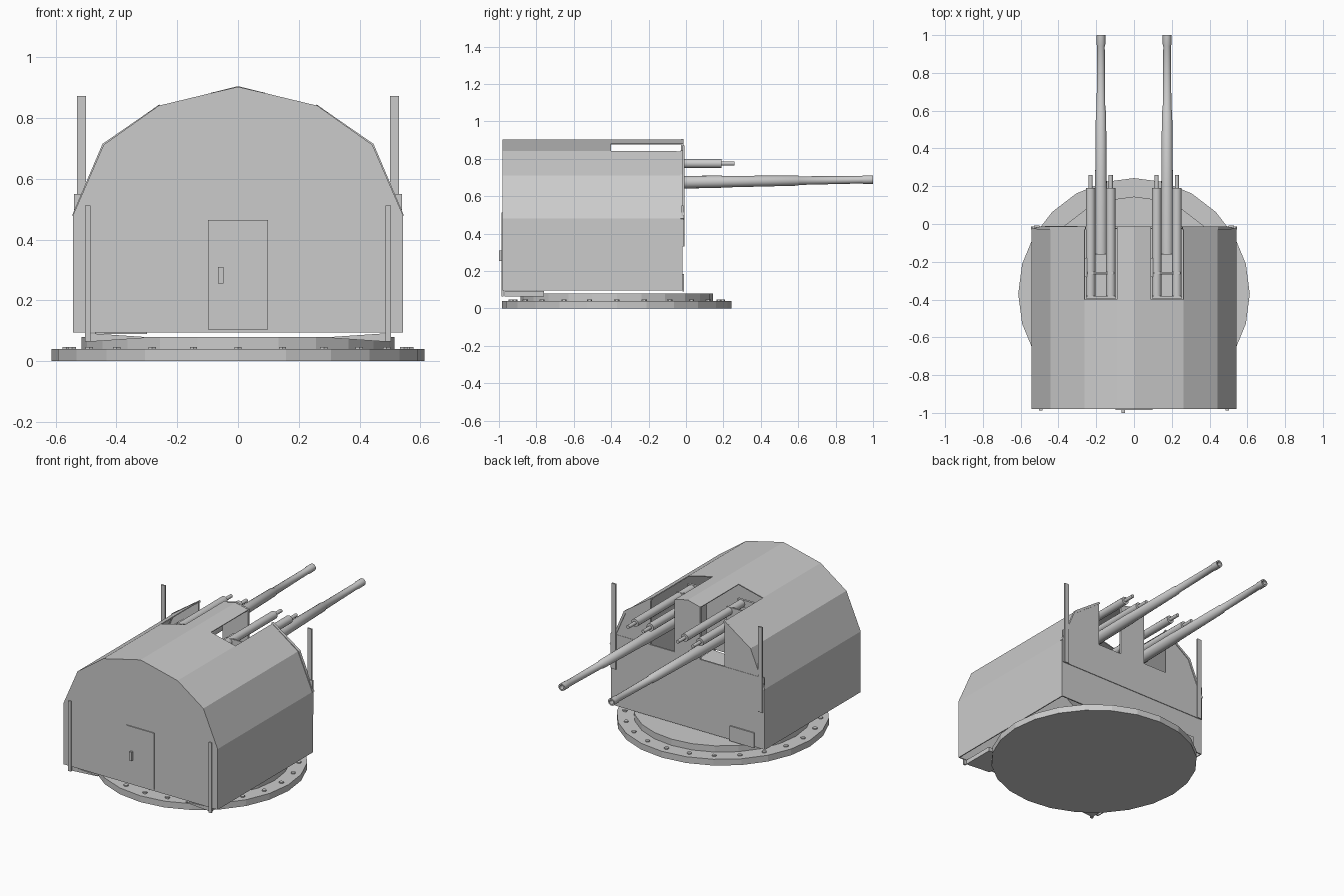
import bpy, bmesh, math
from mathutils import Matrix, Vector

if "Cube" in bpy.data.objects:
    bpy.data.objects.remove(bpy.data.objects["Cube"])


def finish(name, bm, smooth=False):
    bmesh.ops.recalc_face_normals(bm, faces=bm.faces)
    me = bpy.data.meshes.new(name)
    bm.to_mesh(me)
    bm.free()
    ob = bpy.data.objects.new(name, me)
    bpy.context.collection.objects.link(ob)
    if smooth:
        bpy.ops.object.select_all(action='DESELECT')
        ob.select_set(True)
        bpy.context.view_layer.objects.active = ob
        bpy.ops.object.shade_smooth_by_angle(angle=math.radians(40))
    return ob


def prism(name, pts, y0, y1):
    """Extrude an xz outline between two y values."""
    bm = bmesh.new()
    a = [bm.verts.new((x, y0, z)) for x, z in pts]
    b = [bm.verts.new((x, y1, z)) for x, z in pts]
    n = len(pts)
    bm.faces.new(a)
    bm.faces.new(b[::-1])
    for i in range(n):
        bm.faces.new((a[i], a[(i + 1) % n], b[(i + 1) % n], b[i]))
    return finish(name, bm)


def box(name, x0, x1, y0, y1, z0, z1):
    x0, x1 = min(x0, x1), max(x0, x1)
    return prism(name, [(x0, z0), (x1, z0), (x1, z1), (x0, z1)], y0, y1)


def lathe_y(name, x, z, stations, sides=16, rise=0.0):
    """Closed turned part along y; rise is the slope of its axis."""
    bm = bmesh.new()
    rings = []
    for y, r in stations:
        rings.append([bm.verts.new((x + r * math.cos(2 * math.pi * k / sides), y,
                                    z + rise * y + r * math.sin(2 * math.pi * k / sides)))
                      for k in range(sides)])
    for a, b in zip(rings, rings[1:]):
        for k in range(sides):
            j = (k + 1) % sides
            bm.faces.new((a[k], a[j], b[j], b[k]))
    bm.faces.new(rings[0])
    bm.faces.new(rings[-1])
    return finish(name, bm, True)


def disc(name, r, z0, z1, sides=24, cy=-0.37):
    bm = bmesh.new()
    bmesh.ops.create_cone(bm, cap_ends=True, segments=sides, radius1=r, radius2=r, depth=z1 - z0,
                          matrix=Matrix.Translation((0, cy, (z0 + z1) / 2)))
    return finish(name, bm)


# Base ring with bolts
disc("base_flange", 0.613, 0.0, 0.04)
disc("base_turntable", 0.515, 0.04, 0.08)
bm = bmesh.new()
for i in range(24):
    a = 2 * math.pi * i / 24
    bmesh.ops.create_cone(bm, cap_ends=True, segments=6, radius1=0.014, radius2=0.014, depth=0.012,
                          matrix=Matrix.Translation((0.565 * math.cos(a),
                                                     -0.37 + 0.565 * math.sin(a), 0.041)))
finish("base_bolts", bm)

# Shield roof and sides, with two gun slots open at the front
half = [(0.54, 0.095), (0.54, 0.48), (0.44, 0.71), (0.26, 0.838), (0.09, 0.879)]
outline = half + [(0, 0.9)] + [(-x, z) for x, z in half[::-1]]
bm = bmesh.new()
rows = [[bm.verts.new((x, y, z)) for x, z in outline] for y in (-0.98, -0.40, -0.02)]
for j in range(2):
    for i in range(len(outline) - 1):
        if j == 1 and i in (3, 6):
            continue
        bm.faces.new((rows[j][i], rows[j][i + 1], rows[j + 1][i + 1], rows[j + 1][i]))
shell = finish("shield_shell", bm)
mod = shell.modifiers.new("thickness", 'SOLIDIFY')
mod.thickness = 0.006
mod.offset = 0

# Rear wall with door and handle
prism("rear_wall", outline, -0.98, -0.972)
box("door", -0.098, 0.098, -0.986, -0.978, 0.105, 0.465)
box("door_handle", -0.065, -0.048, -1.0, -0.984, 0.255, 0.31)

# Front plates: stacked lower plates, centre plate, shoulder plates
box("front_plate_lower", -0.54, 0.54, -0.026, -0.018, 0.095, 0.34)
box("front_plate_middle", -0.54, 0.54, -0.024, -0.014, 0.33, 0.55)
prism("front_centre_plate", [(-0.09, 0.54), (0.09, 0.54), (0.09, 0.883), (0, 0.905), (-0.09, 0.883)],
      -0.026, -0.014)
box("front_step_plate", -0.47, -0.30, -0.02, -0.01, 0.09, 0.185)

for s, side in ((1, "right"), (-1, "left")):
    prism("front_shoulder_plate_" + side,
          [(s * x, z) for x, z in ((0.26, 0.54), (0.52, 0.54), (0.446, 0.714), (0.26, 0.844))],
          -0.024, -0.016)
    # Raised lip that follows the shoulder edge
    prism("shoulder_lip_" + side,
          [(s * x, z) for x, z in ((0.535, 0.475), (0.434, 0.705), (0.255, 0.832),
                                   (0.258, 0.845), (0.446, 0.715), (0.546, 0.48))],
          -0.030, -0.012)
    # Upright posts at front and rear corners
    box("front_post_" + side, s * 0.50, s * 0.53, -0.018, -0.008, 0.33, 0.872)
    box("rear_post_" + side, s * 0.485, s * 0.503, -0.987, -0.975, 0.065, 0.512)
    # Tapered bracket beneath the overhanging rear corner
    prism("rear_bracket_" + side,
          [(s * x, z) for x, z in ((0.31, 0.076), (0.49, 0.064), (0.49, 0.092), (0.31, 0.08))],
          -0.97, -0.76)

    # Gun: barrel, breech, cradle
    gx = s * 0.175
    lathe_y("barrel_" + side, gx, 0.675,
            [(-0.17, 0.034), (0.18, 0.033), (0.20, 0.031), (0.60, 0.027), (0.605, 0.023),
             (0.94, 0.020), (0.95, 0.023), (1.0, 0.023), (1.0, 0.014), (0.96, 0.014)],
            16, 0.014)
    box("breech_" + side, gx - 0.045, gx + 0.045, -0.27, -0.16, 0.63, 0.72)
    box("cradle_" + side, gx - 0.07, gx + 0.07, -0.265, -0.255, 0.62, 0.80)
    box("recoil_yoke_" + side, gx - 0.08, gx + 0.08, -0.395, -0.38, 0.755, 0.80)
    box("sight_box_" + side, gx - 0.085, gx - 0.07, -0.28, -0.18, 0.70, 0.79)
    # Recoil cylinders with rods
    for d, pos in ((-0.055, "a"), (0.052, "b")):
        lathe_y("recoil_cylinder_" + side + "_" + pos, gx + d, 0.775,
                [(-0.39, 0.025), (0.19, 0.025), (0.19, 0.011), (0.26, 0.011)], 12)
